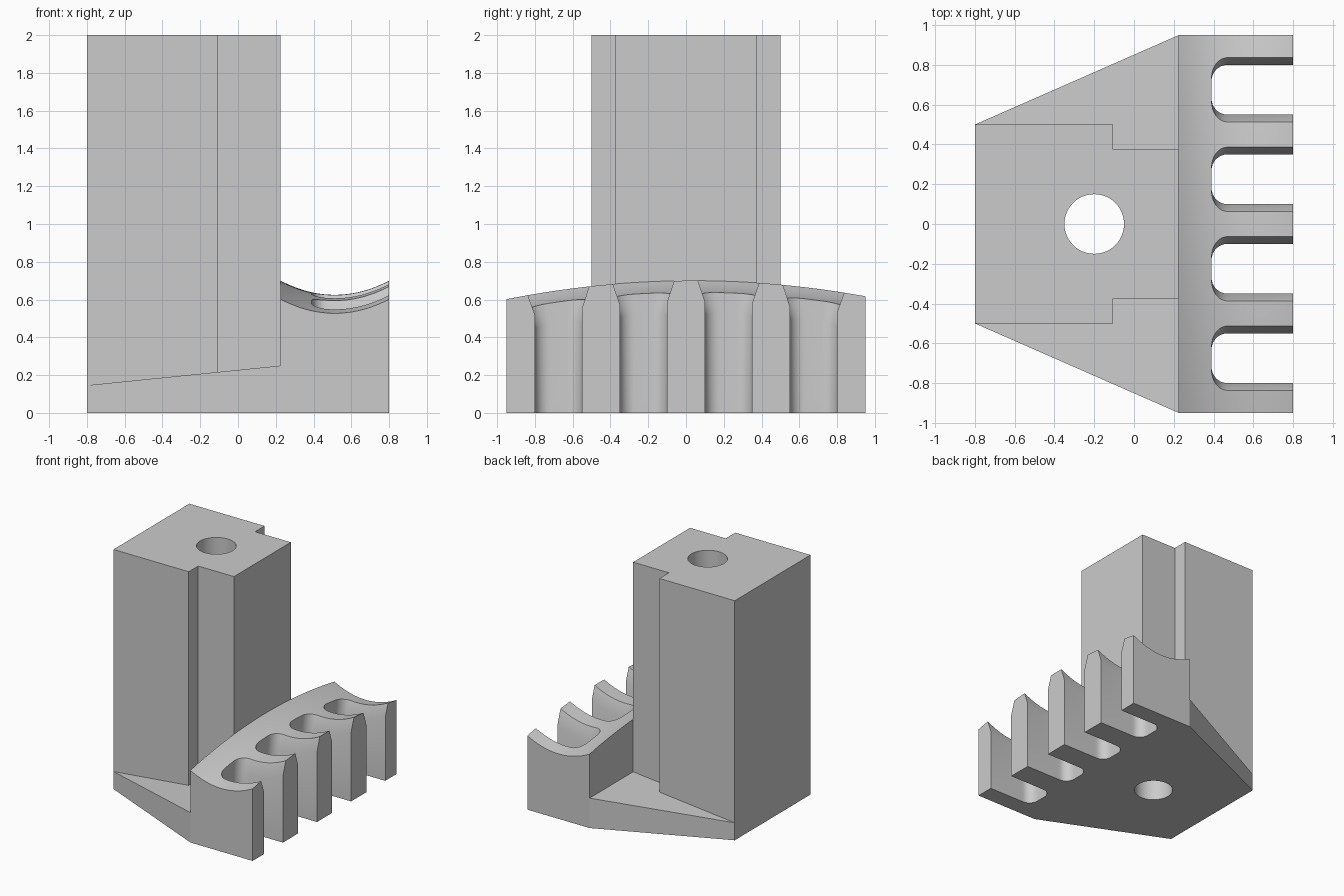
import bpy, bmesh, math

cube = bpy.data.objects.get("Cube")
if cube:
    bpy.data.objects.remove(cube)

steel = bpy.data.materials.new("plain grey")
steel.use_nodes = True
GREY = (0.6, 0.6, 0.6, 1)
steel.diffuse_color = GREY
steel.node_tree.nodes["Principled BSDF"].inputs["Base Color"].default_value = GREY

BACK, STEP, FRONT = -0.8, 0.225, 0.8


def wedge_top(x):
    return 0.146 + (x - BACK) * 0.104 / (STEP - BACK)


def cradle(x, y):
    """Saddle height: hollow along x, crowned along y."""
    u = (x - (STEP + FRONT) / 2) / ((FRONT - STEP) / 2)
    return 0.7 - 0.075 * (1 - u * u) - 0.1 * (y - 0.04) ** 2


def loft(name, rings):
    """Closed solid through matching rings of points."""
    bm = bmesh.new()
    loops = [[bm.verts.new(p) for p in ring] for ring in rings]
    n = len(loops[0])
    for a, b in zip(loops, loops[1:]):
        for i in range(n):
            j = (i + 1) % n
            bm.faces.new((a[i], a[j], b[j], b[i]))
    bm.faces.new(loops[0][::-1])
    bm.faces.new(loops[-1])
    bmesh.ops.recalc_face_normals(bm, faces=bm.faces)
    mesh = bpy.data.meshes.new(name)
    bm.to_mesh(mesh)
    bm.free()
    obj = bpy.data.objects.new(name, mesh)
    bpy.context.collection.objects.link(obj)
    mesh.materials.append(steel)
    return obj


def finish(obj, cutters):
    bpy.ops.object.select_all(action='DESELECT')
    bpy.context.view_layer.objects.active = obj
    obj.select_set(True)
    for c in cutters:
        m = obj.modifiers.new("cut", 'BOOLEAN')
        m.operation, m.solver, m.object = 'DIFFERENCE', 'EXACT', c
        bpy.ops.object.modifier_apply(modifier=m.name)
    bpy.ops.object.shade_smooth_by_angle(angle=math.radians(25))


def mirrored(half):
    return half + [(x, -y) for x, y in reversed(half)]


# Sloping foot
plan = mirrored([(BACK, 0.5), (STEP, 0.95)])
foot = loft("wedge_foot", [[(x, y, 0) for x, y in plan],
                           [(x, y, wedge_top(x)) for x, y in plan]])

# Upright post with stepped front corners
plan = mirrored([(BACK, 0.5), (-0.105, 0.5), (-0.105, 0.375), (STEP, 0.375)])
post = loft("upright_post", [[(x, y, wedge_top(x)) for x, y in plan],
                             [(x, y, 2) for x, y in plan]])

# Vertical bore through post and foot
circle = [(-0.2 + 0.15 * math.cos(math.tau * i / 48), 0.15 * math.sin(math.tau * i / 48))
          for i in range(48)]
bore = loft("bore_cutter", [[(x, y, z) for x, y in circle] for z in (-0.1, 2.1)])
finish(foot, [bore])
finish(post, [bore])

# Comb block with saddle-shaped top, lofted along y
XS = [STEP + (FRONT - STEP) * i / 24 for i in range(25)]
sections = []
for k in range(41):
    y = -0.95 + 1.9 * k / 40
    sections.append([(x, y, cradle(x, y)) for x in XS] + [(FRONT, y, 0), (STEP, y, 0)])
comb = loft("comb_block", sections)


# Rounded slots, flared sideways just under the saddle
def slot(cy):
    r, hw, x0 = 0.08, 0.125, 0.39
    arc = [(x0 + r - r * math.sin(t), hw - r + r * math.cos(t))
           for t in (math.pi / 2 * i / 8 for i in range(9))]
    side = [(0.9 - (0.9 - x0 - r) * i / 16, hw) for i in range(16)]
    outline = mirrored(side + arc)
    wide = (hw + 0.037) / hw

    def ring(scale, height):
        return [(x, cy + y * scale, height(x, cy + y * scale)) for x, y in outline]

    # extend the flare slightly above the saddle so the cut is clean
    return loft("slot_cutter", [
        ring(1, lambda x, y: -0.1),
        ring(1, lambda x, y: cradle(x, y) - 0.11),
        ring(1 + (wide - 1) * 1.1, lambda x, y: cradle(x, y) + 0.011),
        ring(1 + (wide - 1) * 1.1, lambda x, y: 1.0)])


slots = [slot(cy) for cy in (-0.675, -0.225, 0.225, 0.675)]
finish(comb, slots)

for c in [bore] + slots:
    bpy.data.objects.remove(c)
